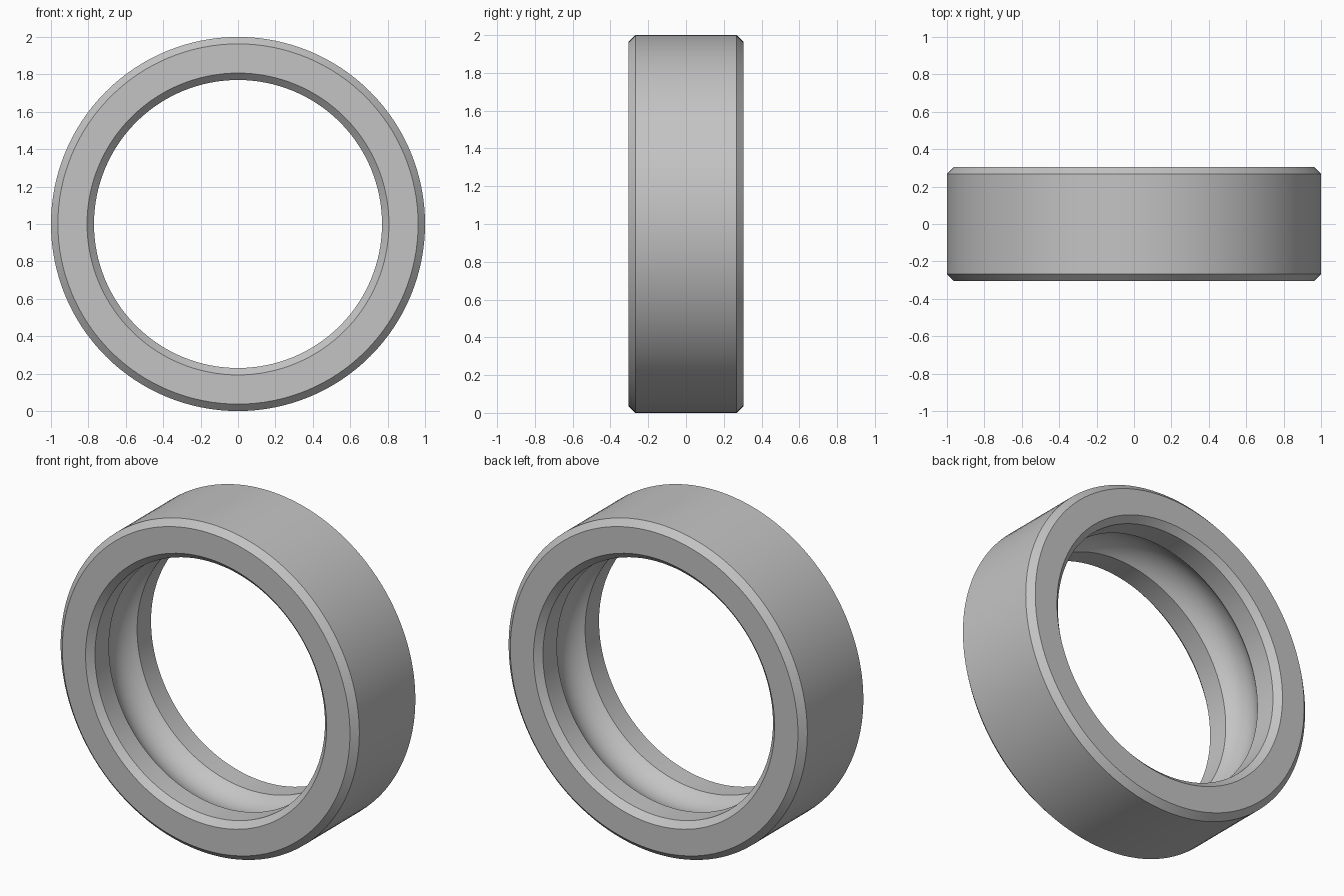
import bpy
import bmesh
import math
from mathutils import Vector

# Remove the default cube
cube = bpy.data.objects.get("Cube")
if cube:
    bpy.data.objects.remove(cube, do_unlink=True)

OUTER, INNER = 1.0, 0.77      # radii of the outer wall and the bore
HALF, BEVEL = 0.305, 0.037    # half width and chamfer size
GROOVE, DEPTH = 0.135, 0.06   # half width and depth of the raceway
SEGMENTS, ARC_STEPS = 128, 16

# Steel colour
steel = bpy.data.materials.new("grey steel")
steel.use_nodes = True
colour = (0.55, 0.55, 0.55, 1.0)
steel.diffuse_color = colour
steel.node_tree.nodes["Principled BSDF"].inputs["Base Color"].default_value = colour

# Chamfered section as (radius, y), closed by the raceway arc
profile = [
    (INNER, -HALF + BEVEL), (INNER + BEVEL, -HALF),
    (OUTER - BEVEL, -HALF), (OUTER, -HALF + BEVEL),
    (OUTER, HALF - BEVEL), (OUTER - BEVEL, HALF),
    (INNER + BEVEL, HALF), (INNER, HALF - BEVEL),
]
arc_radius = (GROOVE ** 2 + DEPTH ** 2) / (2 * DEPTH)
arc_centre = INNER + DEPTH - arc_radius
sweep = math.asin(GROOVE / arc_radius)
for i in range(ARC_STEPS + 1):
    a = sweep * (1 - 2 * i / ARC_STEPS)
    profile.append((arc_centre + arc_radius * math.cos(a), arc_radius * math.sin(a)))

# Revolve the section about the y axis
bm = bmesh.new()
verts = [bm.verts.new((r, y, OUTER)) for r, y in profile]
edges = [bm.edges.new((v, verts[(i + 1) % len(verts)])) for i, v in enumerate(verts)]
bmesh.ops.spin(bm, geom=verts + edges, cent=Vector((0, 0, OUTER)), axis=Vector((0, 1, 0)),
               angle=math.tau, steps=SEGMENTS, use_merge=True)
bmesh.ops.remove_doubles(bm, verts=bm.verts[:], dist=0.0001)
bmesh.ops.recalc_face_normals(bm, faces=bm.faces[:])

mesh = bpy.data.meshes.new("bearing_outer_ring")
bm.to_mesh(mesh)
bm.free()
mesh.materials.append(steel)
ring = bpy.data.objects.new("bearing_outer_ring", mesh)
bpy.context.collection.objects.link(ring)

# Smooth walls with crisp chamfer and groove edges
bpy.ops.object.select_all(action='DESELECT')
ring.select_set(True)
bpy.context.view_layer.objects.active = ring
bpy.ops.object.shade_smooth_by_angle(angle=math.radians(25))
